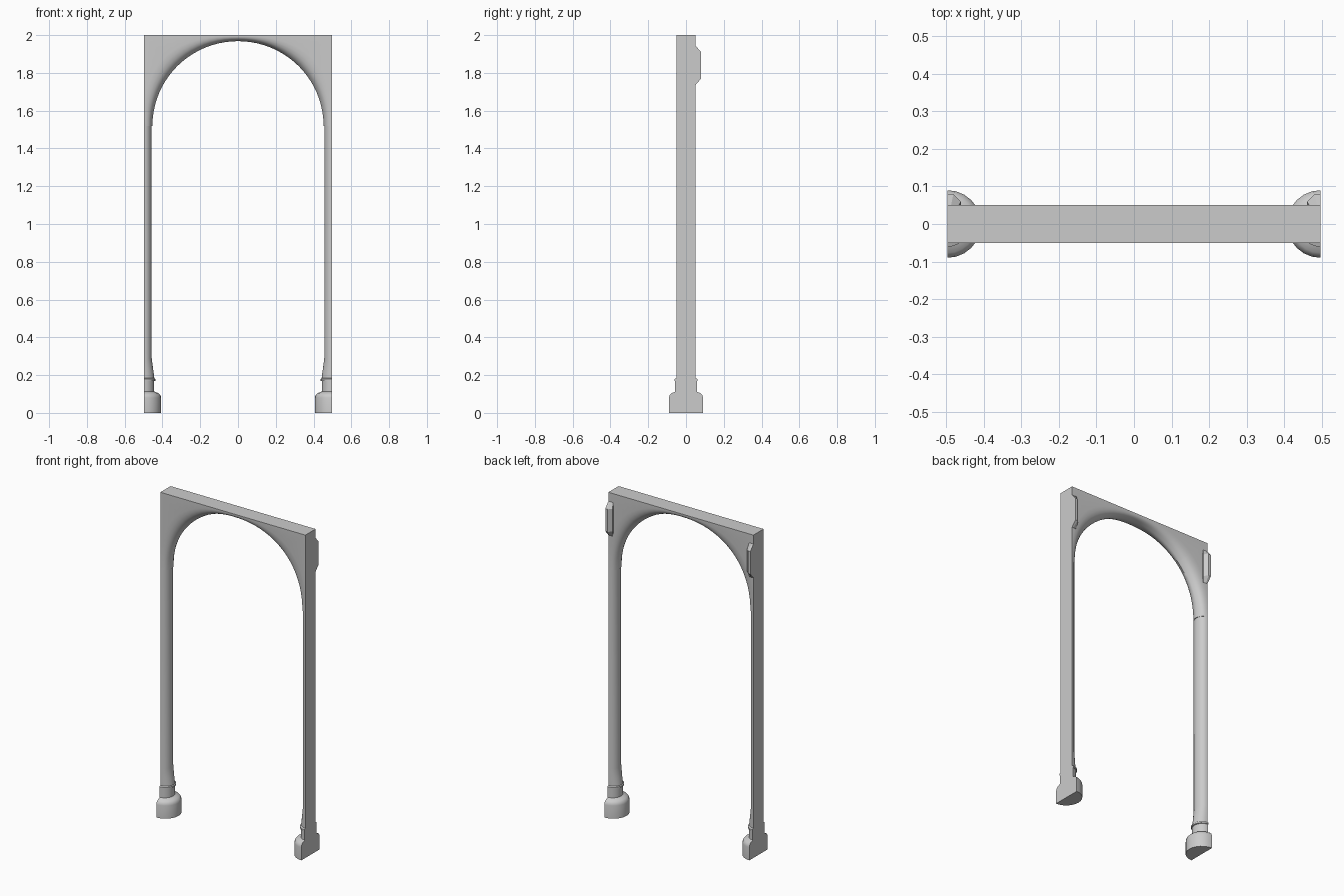
import bpy, bmesh
from math import sin, cos, pi, atan2

if "Cube" in bpy.data.objects:
    bpy.data.objects.remove(bpy.data.objects["Cube"])

HALF_W, HALF_D, TOP, SPRING = 0.497, 0.05, 2.0, 1.52


def loft(name, loops, angle=35):
    """Skin closed loops of points, cap both ends and shade by angle."""
    bm = bmesh.new()
    rings = [[bm.verts.new(p) for p in loop] for loop in loops]
    n = len(rings[0])
    for a, b in zip(rings, rings[1:]):
        for i in range(n):
            j = (i + 1) % n
            bm.faces.new((a[i], a[j], b[j], b[i]))
    bm.faces.new(rings[0][::-1])
    bm.faces.new(rings[-1])
    bmesh.ops.remove_doubles(bm, verts=bm.verts[:], dist=1e-5)
    bmesh.ops.recalc_face_normals(bm, faces=bm.faces[:])
    mesh = bpy.data.meshes.new(name)
    bm.to_mesh(mesh)
    bm.free()
    ob = bpy.data.objects.new(name, mesh)
    bpy.context.collection.objects.link(ob)
    bpy.ops.object.select_all(action='DESELECT')
    ob.select_set(True)
    bpy.context.view_layer.objects.active = ob
    bpy.ops.object.shade_smooth_by_angle(angle=angle * pi / 180)
    return ob


# Half columns: (z, x radius, y radius) from plinth to springing
COLUMN = [(0, .09, .09), (.08, .09, .09), (.093, .087, .087),
          (.104, .077, .077), (.11, .062, .062), (.113, .053, .057),
          (.168, .053, .057), (.17, .059, .061), (.18, .059, .061),
          (.184, .054, .05), (.23, .048, .05), (.29, .04, .05),
          (SPRING, .04, .05)]


def half_section(side, z, rx, ry, n=12):
    return [(side * (HALF_W - rx * sin(pi * i / n)), -ry * cos(pi * i / n), z)
            for i in range(n + 1)]


# Rear tabs: chamfered wedge, (z, x width, y reach)
TAB = [(1.735, .03, .05), (1.77, .036, .08), (1.91, .036, .08), (1.945, .03, .05)]


def tab_section(side, z, w, y):
    inner = HALF_W - w
    return [(side * x, yy, z) for x, yy in
            ((HALF_W, .045), (HALF_W, y), (inner + .02, y),
             (inner, .05 + (y - .05) * .3), (inner, .045))]


for side, label in ((-1, "left"), (1, "right")):
    loft(label + "_column", [half_section(side, *s) for s in COLUMN])
    loft(label + "_rear_tab", [tab_section(side, *s) for s in TAB], 20)


# Arch header: radial sections from rectangular frame to vaulted soffit
def super_radius(phi, a, b, n):
    return (abs(cos(phi) / a) ** n + abs(sin(phi) / b) ** n) ** (-1 / n)


def frame_radius(phi):
    c, s = abs(cos(phi)) / HALF_W, abs(sin(phi)) / (TOP - SPRING)
    return 1 / max(c, s)


# fraction from outer curve to inner curve, y
HALF_SOFFIT = [(0, .05), (.3, .0475), (.55, .042), (.72, .034), (.82, .026), (.95, .012)]
SOFFIT = [(t, -y) for t, y in HALF_SOFFIT] + [(1, 0)] + HALF_SOFFIT[::-1]


def arch_section(phi):
    outer = super_radius(phi, HALF_W, .472, 2.7)
    inner = super_radius(phi, .453, .448, 2)
    frame = frame_radius(phi)
    pts = [(frame, -HALF_D)]
    pts += [(outer + (inner - outer) * t, y) for t, y in SOFFIT]
    pts.append((frame, HALF_D))
    return [(r * cos(phi), y, SPRING + r * sin(phi)) for r, y in pts]


corner = atan2(TOP - SPRING, HALF_W)
N = 40
angles = sorted([pi * i / N for i in range(N + 1)] + [corner, pi - corner])
loft("arch_header", [arch_section(a) for a in angles])
